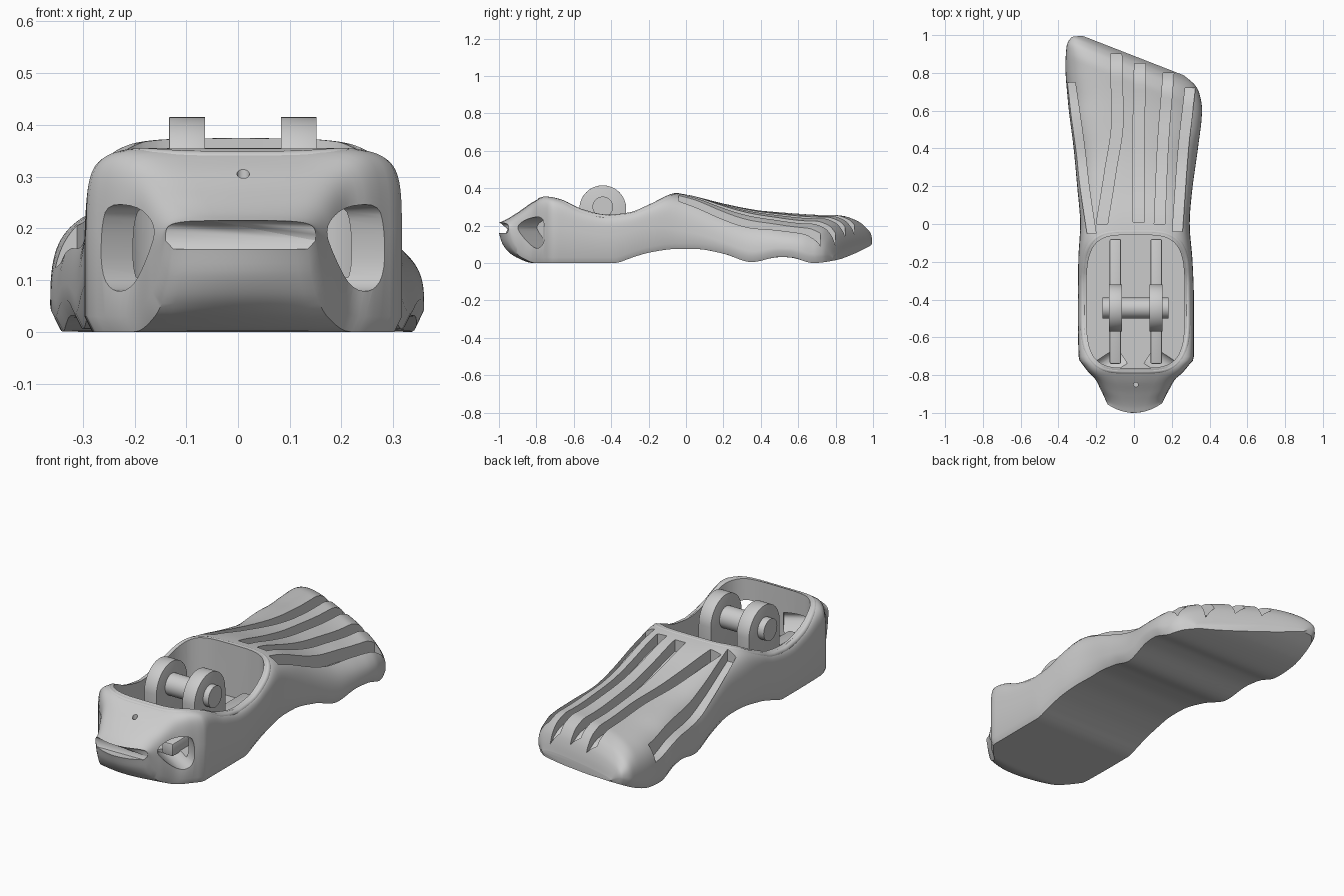
import bpy, bmesh, math
from mathutils import Vector

if "Cube" in bpy.data.objects:
    bpy.data.objects.remove(bpy.data.objects["Cube"])

def curve(*p):
    """Smooth non-overshooting interpolation through (t, value) points."""
    d = [(b[1] - a[1]) / (b[0] - a[0]) for a, b in zip(p, p[1:])]
    m = [d[0]] + [2 * a * b / (a + b) if a * b > 0 else 0 for a, b in zip(d, d[1:])] + [d[-1]]
    def f(t):
        t = min(max(t, p[0][0]), p[-1][0])
        i = max(k for k in range(len(d)) if k == 0 or p[k][0] <= t)
        h = p[i + 1][0] - p[i][0]
        s = (t - p[i][0]) / h
        return ((1 + 2 * s) * (1 - s) ** 2 * p[i][1] + s * (1 - s) ** 2 * h * m[i]
                + s * s * (3 - 2 * s) * p[i + 1][1] + s * s * (s - 1) * h * m[i + 1])
    return f

# Foot profiles along its length
TOP = curve((-1, .215), (-.97, .228), (-.9, .27), (-.82, .325), (-.75, .356), (-.68, .347), (-.55, .293),
            (-.42, .265), (-.3, .277), (-.2, .32), (-.07, .375), (0, .366), (.2, .325), (.4, .297),
            (.6, .288), (.75, .285), (.82, .26), (.86, .215), (.88, .165), (.89, .12))
BOT = curve((-1, .16), (-.985, .11), (-.95, .06), (-.9, .027), (-.82, 0), (-.38, 0), (-.3, .025), (-.2, .055),
            (-.05, .075), (.05, .075), (.2, .05), (.35, .005), (.5, .032), (.56, .03), (.68, 0), (.8, .015),
            (.9, .05), (1, .1))
LEFT = curve((-1, -.14), (-.95, -.16), (-.9, -.178), (-.85, -.2), (-.8, -.23), (-.75, -.268), (-.71, -.293),
             (-.5, -.297), (-.2, -.295), (0, -.285), (.2, -.303), (.35, -.32), (.55, -.35), (.7, -.363),
             (.8, -.357), (.86, -.33), (.89, -.27))
RIGHT = curve((-1, .15), (-.95, .17), (-.9, .19), (-.85, .215), (-.8, .248), (-.75, .288), (-.71, .317),
              (-.4, .317), (-.2, .31), (0, .295), (.2, .308), (.5, .34), (.75, .36), (.82, .348), (.86, .325),
              (.89, .265))
SLANT = curve((-1, 0), (0, 0), (.4, -.2), (.8, -.39), (.89, -.39))
BOW = curve((-1, 2.3), (-.95, 1.5), (-.9, .8), (-.85, .5), (-.78, 0), (.89, 0))
TILT = curve((-1, 0), (0, 0), (.3, .035), (.5, .06), (.7, .08), (.89, .065))
POWER = curve((-1, 5), (-.75, 9), (-.3, 9), (-.05, 4.5), (.3, 3), (.89, 2.8))

def section_z(t, x, u, h):
    zb = max(0, BOT(t + SLANT(t) * x))
    zt = max(TOP(t) - TILT(t) * (u + 1) / 2, zb + .02)
    e = min(.03, .3 * (zt - zb))
    return zb, zb + e + (zt - zb - e) * h

def surface(x, y):
    t = y
    for _ in range(12):
        t = y - SLANT(t) * x
    u = 2 * (x - LEFT(t)) / (RIGHT(t) - LEFT(t)) - 1
    n = POWER(t)
    return section_z(t, x, u, (1 - min(abs(u), .97) ** n) ** (1 / n))[1]

def finish(bm, name):
    bmesh.ops.recalc_face_normals(bm, faces=bm.faces)
    me = bpy.data.meshes.new(name)
    bm.to_mesh(me)
    bm.free()
    ob = bpy.data.objects.new(name, me)
    bpy.context.collection.objects.link(ob)
    return ob

def loft(rings, name, closed=False):
    bm = bmesh.new()
    vs = [[bm.verts.new(p) for p in r] for r in rings]
    n = len(vs[0])
    for a, b in zip(vs, vs[1:] + vs[:1] if closed else vs[1:]):
        for i in range(n):
            bm.faces.new((a[i], a[(i + 1) % n], b[(i + 1) % n], b[i]))
    if not closed:
        caps = [bm.faces.new(vs[0]), bm.faces.new(vs[-1])]
        bmesh.ops.triangulate(bm, faces=caps)
    return finish(bm, name)

def activate(ob):
    bpy.ops.object.select_all(action='DESELECT')
    ob.select_set(True)
    bpy.context.view_layer.objects.active = ob

def smooth(ob, deg=35):
    activate(ob)
    bpy.ops.object.shade_smooth_by_angle(angle=math.radians(deg))

def cut(ob, cutter):
    cutter.hide_render = True
    m = ob.modifiers.new("cut", 'BOOLEAN')
    m.operation, m.solver, m.object = 'DIFFERENCE', 'EXACT', cutter
    activate(ob)
    bpy.ops.object.modifier_apply(modifier=m.name)
    bpy.data.objects.remove(cutter)

# Foot shell: lofted cross-sections, slanted at the toes
def ring(t):
    xl, xr, n = LEFT(t), RIGHT(t), POWER(t)
    pts = []
    for i in range(65):
        a = math.pi * i / 64
        c, s = math.cos(a), max(math.sin(a), 0)
        u = -math.copysign(abs(c) ** (2 / n), c)
        x = xl + (xr - xl) * (u + 1) / 2
        pts.append((x, t + SLANT(t) * x + BOW(t) * x * x, section_z(t, x, u, s ** (2 / n) if s > 1e-6 else 0)[1]))
    for i in range(13):
        x = (xr - .015) + (xl - xr + .03) * i / 12
        pts.append((x, t + SLANT(t) * x + BOW(t) * x * x, section_z(t, x, 0, 0)[0]))
    return pts

foot = loft([ring(-.055 - .945 * math.cos(math.pi * i / 100)) for i in range(101)], "foot_shell")

# Ankle pocket
def oval(grow, k=64):
    out = []
    for i in range(k):
        a = 2 * math.pi * i / k
        c, s = math.cos(a), math.sin(a)
        out.append((.008 + (.26 + grow) * math.copysign(abs(c) ** .5, c),
                    -.41 + (.352 + grow) * math.copysign(abs(s) ** .5, s)))
    return out

cut(foot, loft([[(x, y, z) for x, y in oval(0)] for z in (.105, .6)], "pocket_cutter"))

# Grooves between the toes and along both sides: path points, half width, depth
def groove(path, w, depth):
    ys = [p[0] for p in path]
    f = curve(*path)
    rings = []
    for i in range(31):
        y = ys[0] + (ys[-1] - ys[0]) * i / 30
        x = f(y)
        z = surface(x, y)
        rings.append([(x - w, y, z - depth), (x + w, y, z - depth), (x + w, y, z + .12), (x - w, y, z + .12)])
    return loft(rings, "groove_cutter")

for path, w, depth in (
        (((0, -.17), (.28, -.125), (.55, -.088), (.9, -.095)), .03, .06),
        (((.01, .025), (.4, .024), (.85, .032)), .03, .06),
        (((0, .135), (.4, .152), (.8, .183)), .028, .06),
        (((-.04, .23), (.4, .262), (.72, .298)), .027, .05),
        (((-.05, -.225), (.2, -.262), (.4, -.285), (.75, -.335)), .024, .05)):
    cut(foot, groove(path, w, depth))

# Rounded triangular heel windows
outline = [(-.1, .2), (-.03, .24), (.07, .25), (.09, .2), (.09, .11), (.05, .075), (0, .085), (-.07, .15)]
for _ in range(2):
    outline = [(a[0] * k + b[0] * (1 - k), a[1] * k + b[1] * (1 - k))
               for a, b in zip(outline, outline[1:] + outline[:1]) for k in (.75, .25)]
for side, cx in ((-1, .215), (1, .232)):
    rings = [[(side * (cx + .545 * w + .84 * d), -.83 + .84 * w - .545 * d, z) for w, z in outline]
             for d in (.12, -.2)]
    cut(foot, loft(rings, "window_cutter"))

def cylinder(name, r, length, loc, rot=(0, 0, 0), verts=32):
    bpy.ops.mesh.primitive_cylinder_add(radius=r, depth=length, location=loc, rotation=rot, vertices=verts)
    bpy.context.object.name = name
    return bpy.context.object

# Small heel screw hole
cut(foot, cylinder("screw_hole_cutter", .012, .12, (.01, -.85, .31)))
smooth(foot)

# Rolled rim around the pocket
rim = []
path = [Vector((x, y, surface(x, y) - .015)) for x, y in oval(.016, 96)]
for i, p in enumerate(path):
    d = path[(i + 1) % 96] - path[i - 1]
    side = d.cross(Vector((0, 0, 1))).normalized()
    up = side.cross(d).normalized()
    rim.append([p + .016 * (side * math.cos(a) + up * math.sin(a))
                for a in (2 * math.pi * k / 12 for k in range(12))])
smooth(loft(rim, "pocket_rim", closed=True), 60)

# Ankle lugs with floor ribs
def slab(name, prof, x0, x1):
    ob = loft([[(x, y, z) for y, z in prof] for x in (x0, x1)], name)
    b = ob.modifiers.new("bevel", 'BEVEL')
    b.width, b.segments, b.limit_method = .008, 2, 'ANGLE'
    b.angle_limit = math.radians(40)
    activate(ob)
    bpy.ops.object.modifier_apply(modifier=b.name)
    smooth(ob)

dome = [(-.445 + .125 * math.cos(math.pi * i / 32), .29 + .125 * math.sin(math.pi * i / 32)) for i in range(33)]
for label, x0 in (("left", -.133), ("right", .083)):
    slab(label + "_lug", dome + [(-.57, .09), (-.32, .09)], x0, x0 + .069)
    slab(label + "_floor_rib", [(-.74, .095), (-.08, .095), (-.08, .16), (-.74, .16)], x0 + .004, x0 + .065)

# Ankle pin
pin = cylinder("ankle_pin", .055, .35, (.007, -.445, .3), (0, math.pi / 2, 0))
smooth(pin)
